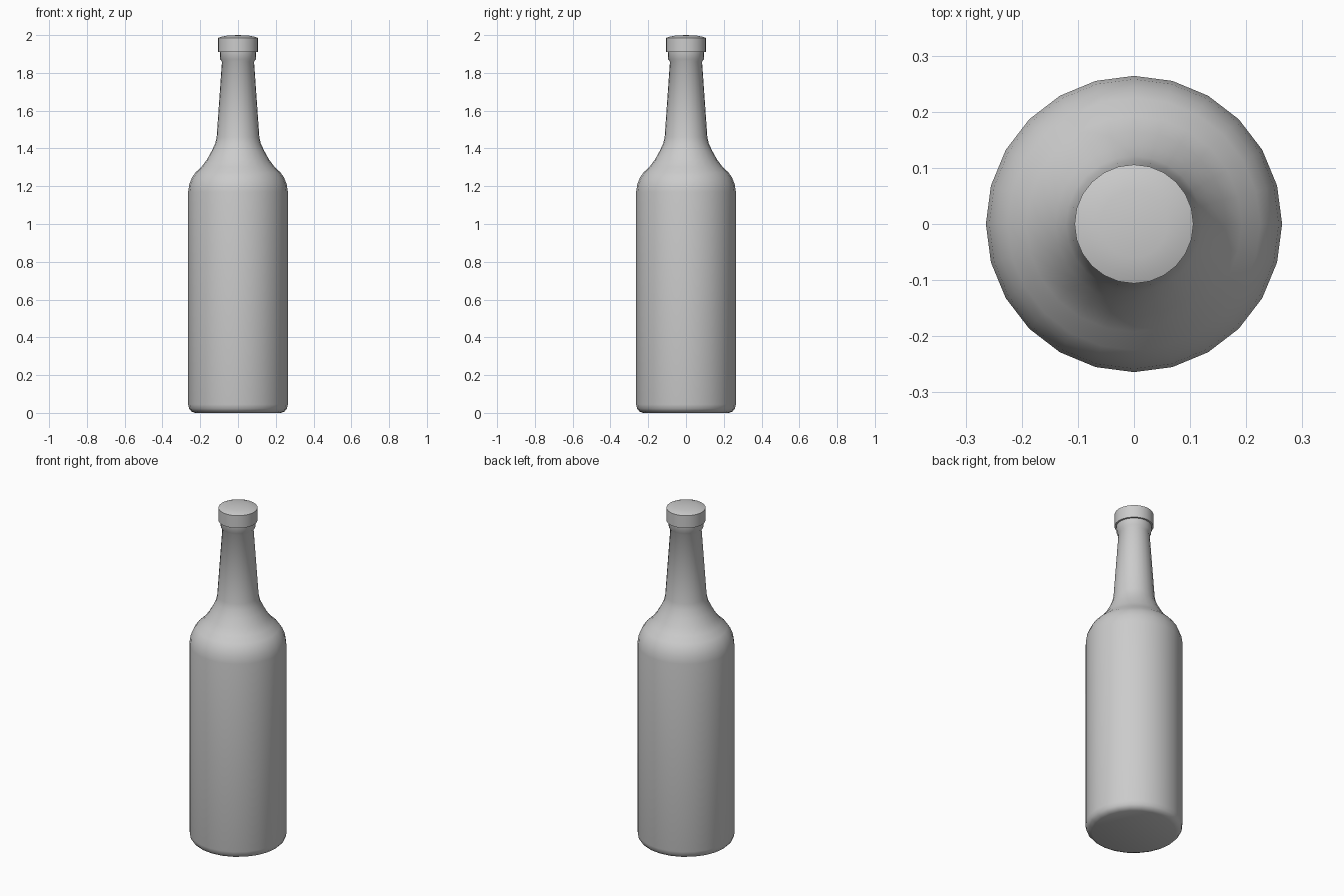
import bpy, bmesh, math

if "Cube" in bpy.data.objects:
    bpy.data.objects.remove(bpy.data.objects["Cube"])

SIDES = 24


def lathe(name, profile, angle=35):
    """Spin a (radius, height) profile around z; zero-radius ends close it."""
    bm = bmesh.new()
    verts = [bm.verts.new((r, 0, z)) for r, z in profile]
    edges = [bm.edges.new(pair) for pair in zip(verts, verts[1:])]
    bmesh.ops.spin(bm, geom=verts + edges, cent=(0, 0, 0), axis=(0, 0, 1),
                   angle=math.tau, steps=SIDES, use_duplicate=False)
    bmesh.ops.remove_doubles(bm, verts=bm.verts, dist=1e-4)
    bmesh.ops.recalc_face_normals(bm, faces=bm.faces)
    mesh = bpy.data.meshes.new(name)
    bm.to_mesh(mesh)
    bm.free()
    obj = bpy.data.objects.new(name, mesh)
    bpy.context.collection.objects.link(obj)
    bpy.ops.object.select_all(action='DESELECT')
    obj.select_set(True)
    bpy.context.view_layer.objects.active = obj
    bpy.ops.object.shade_smooth_by_angle(angle=math.radians(angle))
    return obj


# Bottle: rounded foot, straight body, curved shoulder, tapering neck, collar
lathe("bottle", [
    (0, 0), (0.228, 0), (0.247, 0.008), (0.259, 0.022), (0.264, 0.045),
    (0.264, 1.17), (0.258, 1.21), (0.244, 1.245), (0.225, 1.273),
    (0.192, 1.304), (0.165, 1.34), (0.14, 1.385), (0.121, 1.425),
    (0.113, 1.46), (0.085, 1.86), (0.094, 1.872), (0.096, 1.915), (0, 1.915),
], angle=50)

# Cap: short cylinder with a slightly domed top
lathe("cap", [
    (0, 1.91), (0.106, 1.91), (0.106, 1.985), (0.09, 1.991),
    (0.06, 1.997), (0, 2.0),
])
